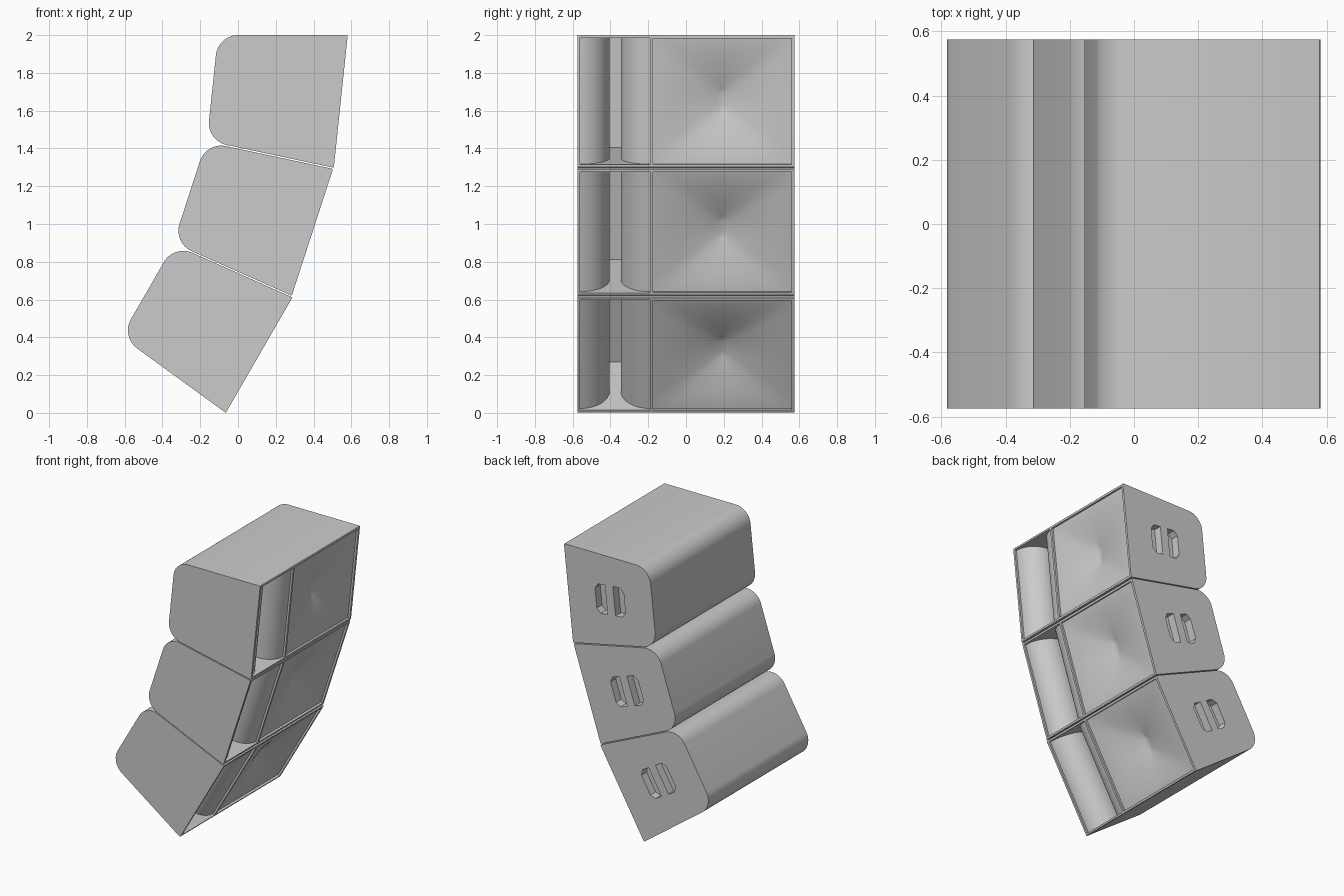
import bpy, bmesh, math

cube = bpy.data.objects.get("Cube")
if cube:
    bpy.data.objects.remove(cube, do_unlink=True)

TAPER = math.tan(math.radians(6))
HALF_H, DEPTH, HALF_W = 0.353, 0.683, 0.575

grey = bpy.data.materials.new("plain_grey")
grey.use_nodes = True
grey.diffuse_color = (0.6, 0.6, 0.6, 1)
grey.node_tree.nodes["Principled BSDF"].inputs["Base Color"].default_value = (0.6, 0.6, 0.6, 1)


def loft(name, rings):
    """Closed solid through a list of equal-length point rings."""
    bm = bmesh.new()
    rows = [[bm.verts.new(p) for p in ring] for ring in rings]
    n = len(rows[0])
    for a, b in zip(rows, rows[1:]):
        for i in range(n):
            j = (i + 1) % n
            bm.faces.new((a[i], a[j], b[j], b[i]))
    bm.faces.new(rows[0][::-1])
    bm.faces.new(rows[-1])
    bmesh.ops.recalc_face_normals(bm, faces=bm.faces)
    mesh = bpy.data.meshes.new(name)
    bm.to_mesh(mesh)
    bm.free()
    mesh.materials.append(grey)
    obj = bpy.data.objects.new(name, mesh)
    bpy.context.collection.objects.link(obj)
    return obj


# Wedge cabinet: front plane at x = 0, rounded rear edges
back_h = HALF_H - DEPTH * TAPER
outline = [(0, HALF_H), (-DEPTH, back_h), (-DEPTH, -back_h), (0, -HALF_H)]
cabinet = loft("top_cabinet", [[(x, y, z) for x, z in outline] for y in (-HALF_W, HALF_W)])
bm = bmesh.new()
bm.from_mesh(cabinet.data)
for at_back, radius, steps in ((True, 0.105, 12), (False, 0.006, 3)):
    edges = [e for e in bm.edges
             if abs(e.verts[0].co.y - e.verts[1].co.y) > 1
             and all((v.co.x < -0.5) == at_back for v in e.verts)]
    bmesh.ops.bevel(bm, geom=edges, offset=radius, segments=steps, profile=0.5, affect='EDGES')
bm.to_mesh(cabinet.data)
bm.free()

# Slot with two quarter-round cheeks, following the cabinet's taper
SLOT_Y, CHEEK, GAP, LIP = -0.375, 0.155, 0.03, 0.015
half = [(GAP + CHEEK, 0.03)]
for i in range(17):
    t = math.pi / 2 * i / 16
    half.append((GAP + CHEEK * (1 - math.sin(t)), -LIP - CHEEK * (1 - math.cos(t))))
half.append((GAP, -0.43))
plan = [(SLOT_Y + y, x) for y, x in half] + [(SLOT_Y - y, x) for y, x in reversed(half)]
slot = loft("slot_cutter", [[(x, y, s * (HALF_H - 0.016 + x * TAPER)) for y, x in plan]
                            for s in (-1, 1)])

# Horn: shallow rectangular mouth flaring back to a narrow upright throat
HORN_Y, MOUTH_W, MOUTH_H = 0.192, 0.367, 0.335
HORN_DEPTH = 0.075


def horn_ring(x, t, count=48):
    points = []
    for i in range(count):
        a = 2 * math.pi * i / count
        c, s = math.cos(a), math.sin(a)
        k = max(abs(c), abs(s)) * (1 - t) + t
        y = c / k * (MOUTH_W * (1 - t) + 0.008 * t)
        z = s / k * (MOUTH_H * (1 - t) + 0.04 * t)
        points.append((x, HORN_Y + y, z))
    return points


rings = [horn_ring(0.03, 0)]
rings += [horn_ring(-LIP - HORN_DEPTH * (i / 14) ** 1.4, i / 14) for i in range(15)]
horn = loft("horn_cutter", rings)

# Paired hand grips in the left side, chamfered on their outer corners
cutters = [slot, horn]
for s in (-1, 1):
    grip = [(-0.042, -0.105), (0.014, -0.105), (0.042, -0.072),
            (0.042, 0.072), (0.014, 0.105), (-0.042, 0.105)]
    cutters.append(loft("grip_cutter", [[(-0.338 + s * (0.074 + x), y, z) for x, z in grip]
                                        for y in (HALF_W - 0.06, HALF_W + 0.03)]))

for cutter in cutters:
    mod = cabinet.modifiers.new("cut", 'BOOLEAN')
    mod.operation, mod.solver, mod.object = 'DIFFERENCE', 'EXACT', cutter
bpy.context.view_layer.objects.active = cabinet
cabinet.select_set(True)
for mod in list(cabinet.modifiers):
    bpy.ops.object.modifier_apply(modifier=mod.name)
for cutter in cutters:
    bpy.data.objects.remove(cutter, do_unlink=True)
bpy.ops.object.select_all(action='DESELECT')
cabinet.select_set(True)
bpy.ops.object.shade_smooth_by_angle(angle=math.radians(30))

# Hang three cabinets in a curve, each turned twelve degrees further down
hang = [("top_cabinet", 0.544, 1.649, 6), ("middle_cabinet", 0.394, 0.956, 18),
        ("bottom_cabinet", 0.112, 0.306, 30)]
for name, x, z, tilt in hang:
    obj = cabinet
    if name != cabinet.name:
        obj = cabinet.copy()
        obj.name = name
        bpy.context.collection.objects.link(obj)
    obj.location = (x, 0, z)
    obj.rotation_euler = (0, math.radians(tilt), 0)
